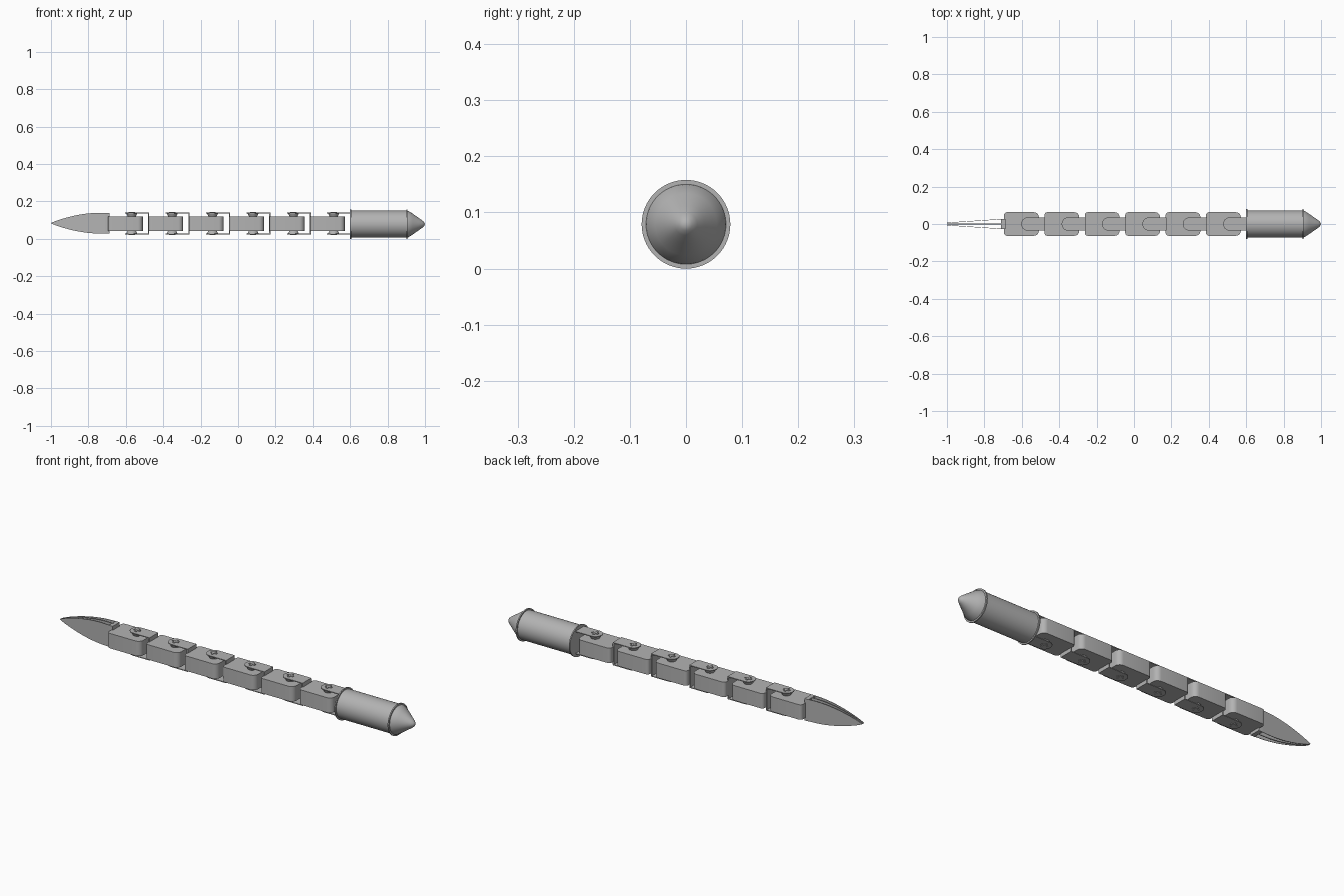
import bpy, bmesh, math
from mathutils import Matrix

cube = bpy.data.objects.get("Cube")
if cube:
    bpy.data.objects.remove(cube, do_unlink=True)

MID = 0.079          # height of the long axis
PITCH = 0.216        # spacing of the links
LINKS = 6
PLATE = 0.004        # sheet thickness

steel = bpy.data.materials.new("grey_steel")
steel.use_nodes = True
GREY = (0.45, 0.45, 0.45, 1)
steel.diffuse_color = GREY
steel.node_tree.nodes["Principled BSDF"].inputs["Base Color"].default_value = GREY


def finish(bm, name, smooth=True):
    bmesh.ops.recalc_face_normals(bm, faces=bm.faces)
    mesh = bpy.data.meshes.new(name)
    bm.to_mesh(mesh)
    bm.free()
    mesh.materials.append(steel)
    ob = bpy.data.objects.new(name, mesh)
    bpy.context.collection.objects.link(ob)
    if smooth:
        bpy.ops.object.select_all(action="DESELECT")
        ob.select_set(True)
        bpy.context.view_layer.objects.active = ob
        bpy.ops.object.shade_smooth_by_angle(angle=math.radians(35))
    return ob


def prism(bm, outline, z0, z1):
    """Extrude an xy outline between two heights."""
    face = bm.faces.new([bm.verts.new((x, y, z0)) for x, y in outline])
    top = bmesh.ops.extrude_face_region(bm, geom=[face])["geom"]
    verts = [v for v in top if isinstance(v, bmesh.types.BMVert)]
    bmesh.ops.translate(bm, verts=verts, vec=(0, 0, z1 - z0))


def rounded(x0, x1, half, r, r_left=None, steps=6):
    """Rounded rectangle outline; the left corners may use another radius."""
    rl = r if r_left is None else r_left
    corners = [(x1 - r, half - r, r, 0), (x0 + rl, half - rl, rl, 1),
               (x0 + rl, rl - half, rl, 2), (x1 - r, r - half, r, 3)]
    pts = []
    for cx, cy, rad, q in corners:
        for i in range(steps + 1):
            a = (q + i / steps) * math.pi / 2
            pts.append((cx + rad * math.cos(a), cy + rad * math.sin(a)))
    return pts


def box(bm, x0, x1, half, z0, z1):
    prism(bm, [(x0, -half), (x1, -half), (x1, half), (x0, half)], z0, z1)


def lathe(name, profile, sides=64):
    """Turn an (x, radius) profile around the long axis."""
    bm = bmesh.new()
    verts = [bm.verts.new((x, 0, r)) for x, r in profile]
    edges = [bm.edges.new(pair) for pair in zip(verts, verts[1:])]
    bmesh.ops.spin(bm, geom=verts + edges, cent=(0, 0, 0), axis=(1, 0, 0),
                   angle=math.tau, steps=sides, use_duplicate=False)
    bmesh.ops.remove_doubles(bm, verts=bm.verts, dist=0.0001)
    bmesh.ops.translate(bm, verts=bm.verts, vec=(0, 0, MID))
    return finish(bm, name)


# Handle: flanged barrel with a blunt pointed cap
lathe("barrel", [(0.6, 0), (0.6, 0.079), (0.606, 0.079), (0.606, 0.072),
                 (0.9, 0.072), (0.9, 0.079), (0.906, 0.079), (0.906, 0.07),
                 (0.906, 0)])
lathe("pointed_cap", [(0.902, 0), (0.902, 0.072), (0.912, 0.07), (0.935, 0.055),
                      (0.965, 0.034), (0.985, 0.02), (0.995, 0.011), (1.0, 0)])

BODY = 0.038         # half height of a link body
ARM = 0.058          # half height of the clevis bracket


def both_sides(bm, build):
    """Build on the top, then mirror to the underside."""
    build(bm)
    geom = bm.verts[:] + bm.edges[:] + bm.faces[:]
    copy = bmesh.ops.duplicate(bm, geom=geom)["geom"]
    verts = [v for v in copy if isinstance(v, bmesh.types.BMVert)]
    bmesh.ops.scale(bm, verts=verts, vec=(1, 1, -1))


def screw(bm, x):
    # Countersunk collar between the body and the bracket arm
    lift = Matrix.Translation((x, 0, (BODY + ARM) / 2 - 0.001))
    bmesh.ops.create_cone(bm, cap_ends=True, segments=32, radius1=0.021,
                          radius2=0.031, depth=ARM - BODY, matrix=lift)
    # Low cross on the head
    for w, h in ((0.017, 0.005), (0.005, 0.017)):
        prism(bm, [(x - w, -h), (x + w, -h), (x + w, h), (x - w, h)],
              ARM - 0.001, ARM + 0.003)


for i in range(LINKS):
    start = -0.695 + i * PITCH
    end, pivot, joint = start + 0.186, start + 0.127, start + PITCH

    # Solid link body
    bm = bmesh.new()
    prism(bm, rounded(start, end, 0.063, 0.026, 0.016), -BODY, BODY)
    bmesh.ops.translate(bm, verts=bm.verts, vec=(0, 0, MID + 0.002))
    finish(bm, f"link_body_{i + 1}")

    # Thin clevis bracket with rounded arms, carried by the next part
    bm = bmesh.new()
    both_sides(bm, lambda b: prism(
        b, rounded(pivot - 0.035, joint + 0.004, 0.035, 0.001, 0.034), ARM - PLATE, ARM))
    box(bm, joint - 0.002, joint + 0.004, 0.035, PLATE - ARM, ARM - PLATE)
    bmesh.ops.translate(bm, verts=bm.verts, vec=(0, 0, MID + 0.003))
    finish(bm, f"clevis_bracket_{i + 1}")

    # Pivot screws above and below
    bm = bmesh.new()
    both_sides(bm, lambda b: screw(b, pivot))
    bmesh.ops.translate(bm, verts=bm.verts, vec=(0, 0, MID + 0.003))
    finish(bm, f"pivot_screw_{i + 1}")


# Leaf-shaped tip: a centre blade between two thin flaring side plates
def leaf(name, flare, thick):
    bm = bmesh.new()
    steps = 20
    rows = []
    for i in range(steps + 1):
        t = i / steps
        x = -1 + 0.295 * t
        half = 0.055 * math.sin(min(t / 0.9, 1) * math.pi / 2) ** 0.85 + 0.0005
        y = flare * (0.25 + 0.75 * t)
        rows.append([bm.verts.new((x, y + dy, MID + 0.005 + s * half))
                     for dy, s in ((-thick, -1), (thick, -1), (thick, 1), (-thick, 1))])
    for a, b in zip(rows, rows[1:]):
        for k in range(4):
            n = (k + 1) % 4
            bm.faces.new((a[k], a[n], b[n], b[k]))
    bm.faces.new(rows[0])
    bm.faces.new(rows[-1])
    finish(bm, name)


leaf("centre_blade", 0, 0.002)
leaf("left_side_plate", 0.026, 0.0012)
leaf("right_side_plate", -0.026, 0.0012)

# End plate joining the tip to the first link
bm = bmesh.new()
box(bm, -0.71, -0.688, 0.028, MID - 0.051, MID + 0.06)
finish(bm, "tip_end_plate", smooth=False)
